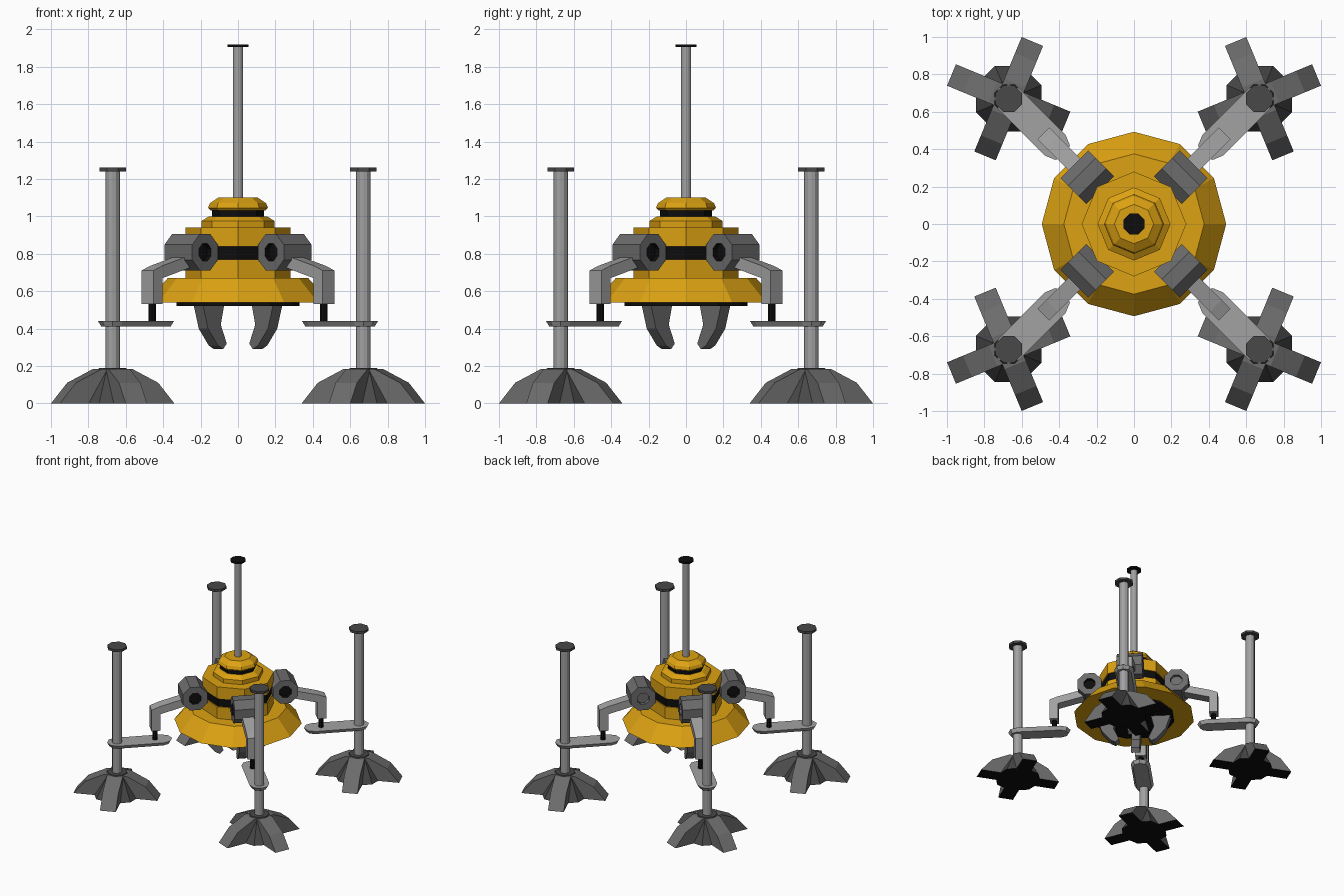
import bpy, bmesh, math
from mathutils import Matrix, Vector

if "Cube" in bpy.data.objects:
    bpy.data.objects.remove(bpy.data.objects["Cube"])


def material(name, rgb):
    m = bpy.data.materials.new(name)
    m.diffuse_color = (*rgb, 1)
    m.use_nodes = True
    m.node_tree.nodes["Principled BSDF"].inputs["Base Color"].default_value = m.diffuse_color
    return m


YELLOW, LIGHT, MID, DARK, BLACK = [material(n, c) for n, c in (
    ("yellow_paint", (0.72, 0.36, 0.006)),
    ("light_steel", (0.36, 0.36, 0.36)),
    ("mid_steel", (0.15, 0.15, 0.15)),
    ("dark_steel", (0.065, 0.065, 0.065)),
    ("black_rubber", (0.004, 0.004, 0.004)))]


def finish(bm, name, mats, matrix, black_bottom=False):
    bmesh.ops.recalc_face_normals(bm, faces=bm.faces)
    bm.normal_update()
    if black_bottom:
        for f in bm.faces:
            if f.normal.z < -0.9:
                f.material_index = 1
    me = bpy.data.meshes.new(name)
    bm.to_mesh(me)
    bm.free()
    for m in mats:
        me.materials.append(m)
    ob = bpy.data.objects.new(name, me)
    ob.matrix_world = matrix
    bpy.context.collection.objects.link(ob)
    return ob


def lathe(name, profile, mats, n=8, rot=0.0, matrix=Matrix(), black_bottom=False, black_spans=()):
    """Revolve (radius, height) points around z; both ends are capped."""
    bm = bmesh.new()
    rings = [[bm.verts.new((r * math.cos(rot + i * math.tau / n),
                            r * math.sin(rot + i * math.tau / n), z)) for i in range(n)]
             for r, z in profile]
    caps = [bm.faces.new(rings[0]), bm.faces.new(rings[-1])]
    for k in range(len(rings) - 1):
        for i in range(n):
            j = (i + 1) % n
            f = bm.faces.new((rings[k][i], rings[k][j], rings[k + 1][j], rings[k + 1][i]))
            f.material_index = int(k in black_spans)
    if 'first' in black_spans:
        caps[0].material_index = 1
    if 'last' in black_spans:
        caps[1].material_index = 1
    return finish(bm, name, mats, matrix, black_bottom)


def prism(name, profile, width, mats, matrix, black_bottom=False):
    """Extrude a (radial, height) outline sideways, centred on its plane."""
    bm = bmesh.new()
    a, b = [[bm.verts.new((r, s * width / 2, z)) for r, z in profile] for s in (-1, 1)]
    bm.faces.new(a)
    bm.faces.new(b)
    for i in range(len(a)):
        j = (i + 1) % len(a)
        bm.faces.new((a[i], a[j], b[j], b[i]))
    return finish(bm, name, mats, matrix, black_bottom)


def link_plate(name, r0, r1, half, z0, z1, matrix):
    """Round-ended bar, slightly narrower underneath."""
    bm = bmesh.new()
    rings = []
    for z, w in ((z0, half - 0.018), (z1, half)):
        ring = []
        for c, start in ((r1, -90), (r0, 90)):
            for i in range(5):
                t = math.radians(start + 45 * i)
                ring.append(bm.verts.new((c + w * math.cos(t), w * math.sin(t), z)))
        rings.append(ring)
    lo, hi = rings
    bm.faces.new(lo)
    bm.faces.new(hi)
    for i in range(len(lo)):
        j = (i + 1) % len(lo)
        bm.faces.new((lo[i], lo[j], hi[j], hi[i]))
    return finish(bm, name, [LIGHT], matrix)


FLAT = math.pi / 8   # turns an octagon flat side outwards

# Central body
lathe("base_disc", [(0.33, 0.52), (0.33, 0.545)], [BLACK], 12)
lathe("skirt", [(0.493, 0.54), (0.375, 0.67)], [YELLOW], 12)
lathe("lower_body", [(0.28, 0.665), (0.28, 0.77)], [YELLOW])
lathe("body_band", [(0.27, 0.765), (0.27, 0.845)], [BLACK])
lathe("upper_body", [(0.28, 0.84), (0.28, 0.94)], [YELLOW])
lathe("collar", [(0.195, 0.935), (0.195, 0.975), (0.155, 1.0)], [YELLOW])
lathe("neck_band", [(0.14, 0.99), (0.14, 1.04)], [BLACK])
lathe("top_cap", [(0.145, 1.03), (0.16, 1.045), (0.15, 1.07), (0.105, 1.10)], [YELLOW])
lathe("mast", [(0.028, 1.09), (0.028, 1.91)], [LIGHT], 12)
lathe("mast_cap", [(0.061, 1.905), (0.061, 1.92)], [BLACK], 8, FLAT)

CLAW = [(0.30, 0.525), (0.262, 0.40), (0.187, 0.31), (0.148, 0.29),
        (0.12, 0.32), (0.165, 0.42), (0.14, 0.525)]
ARM = [(0.685, 0.53), (0.685, 0.71), (0.62, 0.735), (0.28, 0.825),
       (0.28, 0.76), (0.615, 0.67), (0.615, 0.53)]
TOE = [(0.0, 0.0), (0.331, 0.0), (0.238, 0.11), (0.09, 0.183), (0.0, 0.183)]

for sx in (-1, 1):
    for sy in (-1, 1):
        tag = ("back" if sy > 0 else "front") + ("_right" if sx > 0 else "_left")
        spin = Matrix.Rotation(math.atan2(sy, sx), 4, 'Z')
        spot = Matrix.Translation((0.67 * sx, 0.67 * sy, 0))

        # Grabbing claw under the body
        prism("claw_" + tag, CLAW, 0.07, [MID], spin)

        # Shoulder drum lying sideways, with a recessed hole at both ends
        half = 0.105
        drum = [(0.05, -half + 0.03), (0.05, -half), (0.105, -half),
                (0.105, half), (0.05, half), (0.05, half - 0.03)]
        axis = spin @ Matrix.Translation((0.354, 0, 0.808)) @ Matrix.Rotation(-math.pi / 2, 4, 'X')
        spans = []
        for end, side in ((1, (4, 'last')), (-1, (0, 'first'))):
            facing = axis.to_3x3() @ Vector((0, 0, end))
            if not (sy > 0 and facing.y > 0):
                spans += side
        lathe("shoulder_" + tag, drum, [MID, BLACK], 8, FLAT, axis, black_spans=spans)

        # Bent arm, piston and link plate
        prism("arm_" + tag, ARM, 0.09, [LIGHT], spin)
        lathe("piston_" + tag, [(0.02, 0.43), (0.02, 0.54)], [BLACK], 8, 0,
              spin @ Matrix.Translation((0.65, 0, 0)))
        link_plate("link_plate_" + tag, 0.595, 0.948, 0.078, 0.41, 0.44, spin)

        # Corner post with cap
        lathe("post_" + tag, [(0.038, 0.17), (0.038, 1.25)], [LIGHT], 12, 0, spot)
        lathe("post_cap_" + tag, [(0.077, 1.24), (0.077, 1.26)], [DARK], 8, FLAT, spot)

        # Spread foot
        lathe("foot_hub_" + tag, [(0.19, 0.0), (0.078, 0.19)], [DARK, BLACK], 8, FLAT,
              spot, black_bottom=True)
        first = 22.5 if sx * sy > 0 else 67.5
        for k in range(4):
            turn = Matrix.Rotation(math.radians(first + 90 * k), 4, 'Z')
            prism(f"toe_{tag}_{k + 1}", TOE, 0.124, [MID, BLACK], spot @ turn, black_bottom=True)
